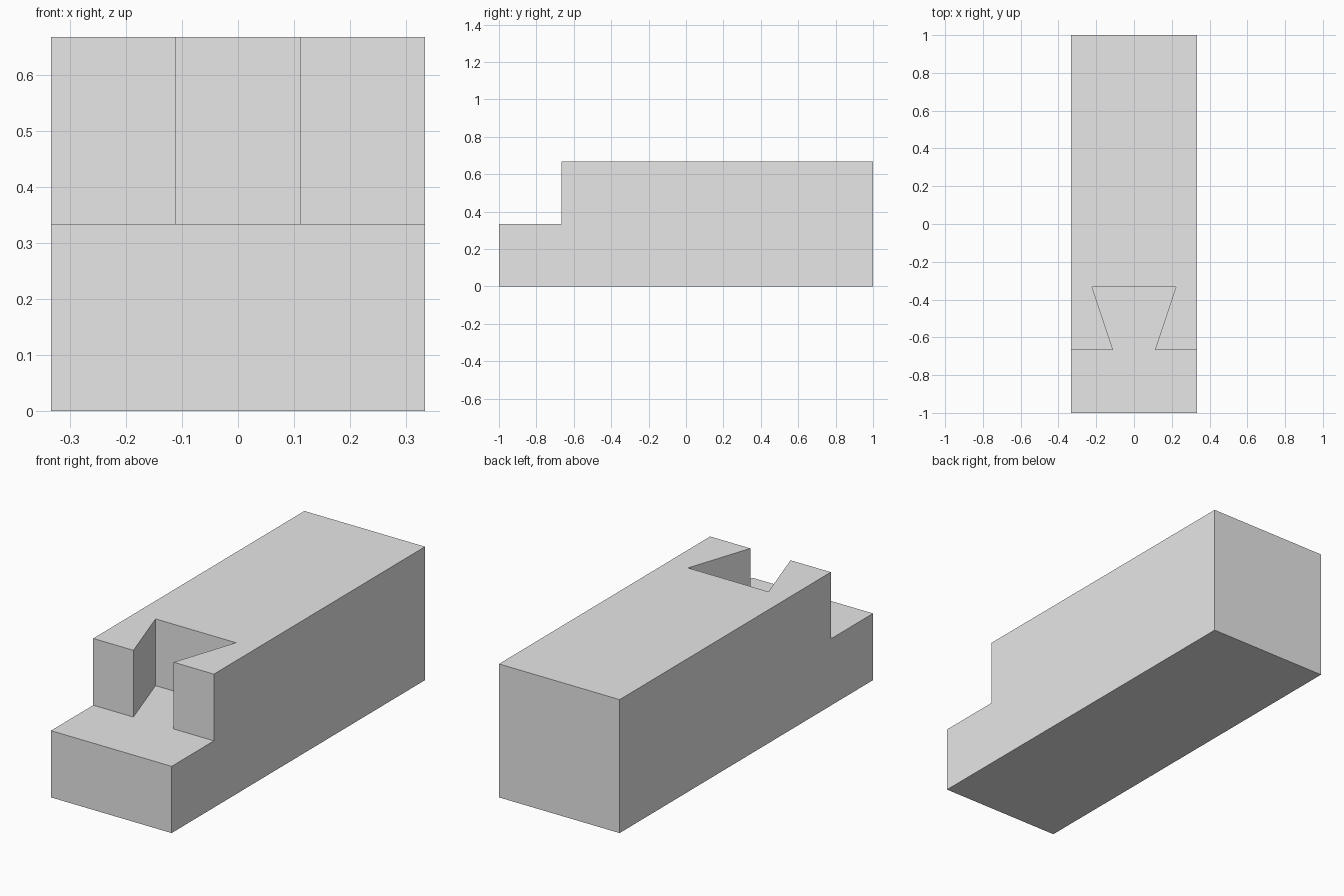
import bpy
import bmesh

cube = bpy.data.objects.get("Cube")
if cube:
    bpy.data.objects.remove(cube, do_unlink=True)

WIDTH, LENGTH, HEIGHT = 2 / 3, 2.0, 2 / 3
STEP_Z = HEIGHT / 2        # height of the front ledge and socket floor
SHOULDER_Y = -2 / 3        # front of the raised part
SOCKET_Y = -1 / 3          # back of the dovetail socket
NECK, TAIL = 1 / 9, 2 / 9  # half widths of the socket


def prism(name, outline, z0, z1):
    """Extrude a plan outline from z0 up to z1."""
    bm = bmesh.new()
    face = bm.faces.new([bm.verts.new((x, y, z0)) for x, y in outline])
    top = bmesh.ops.extrude_face_region(bm, geom=[face])["geom"]
    verts = [v for v in top if isinstance(v, bmesh.types.BMVert)]
    bmesh.ops.translate(bm, verts=verts, vec=(0, 0, z1 - z0))
    bmesh.ops.recalc_face_normals(bm, faces=bm.faces)
    mesh = bpy.data.meshes.new(name)
    bm.to_mesh(mesh)
    bm.free()
    obj = bpy.data.objects.new(name, mesh)
    bpy.context.collection.objects.link(obj)
    return obj


def mirrored(half):
    """Close a right-hand outline with its mirror image."""
    return half + [(-x, y) for x, y in reversed(half)]


# Rectangular beam
beam = prism("dovetail_socket_beam",
             mirrored([(WIDTH / 2, -LENGTH / 2), (WIDTH / 2, LENGTH / 2)]),
             0, HEIGHT)

# Cutter for the front ledge and the dovetail socket together
cutter = prism("socket_cutter",
               mirrored([(WIDTH, -LENGTH), (WIDTH, SHOULDER_Y),
                         (NECK, SHOULDER_Y), (TAIL, SOCKET_Y)]),
               STEP_Z, HEIGHT * 2)
cutter.hide_render = True

cut = beam.modifiers.new("socket_cut", "BOOLEAN")
cut.operation = "DIFFERENCE"
cut.solver = "EXACT"
cut.object = cutter
bpy.context.view_layer.objects.active = beam
bpy.ops.object.modifier_apply(modifier=cut.name)
bpy.data.objects.remove(cutter, do_unlink=True)

# Plain grey material
grey = bpy.data.materials.new("light_grey")
grey.use_nodes = True
colour = (0.8, 0.8, 0.8, 1)
grey.diffuse_color = colour
grey.node_tree.nodes["Principled BSDF"].inputs["Base Color"].default_value = colour
beam.data.materials.clear()
beam.data.materials.append(grey)
